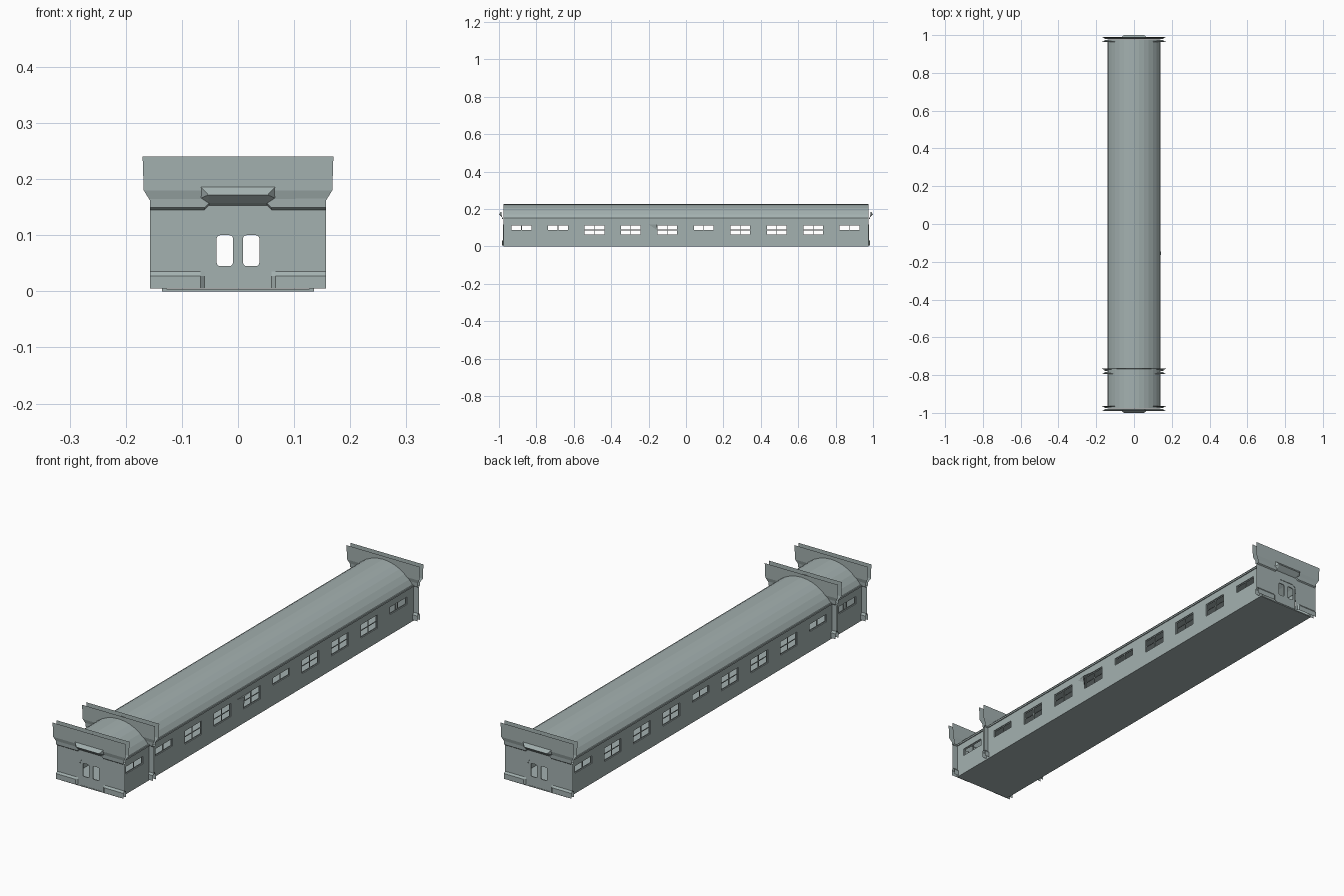
import bpy, bmesh, math
from mathutils import Vector
from mathutils.geometry import tessellate_polygon

if "Cube" in bpy.data.objects:
    bpy.data.objects.remove(bpy.data.objects["Cube"])

mat = bpy.data.materials.new("pale_grey_green")
mat.diffuse_color = (0.37, 0.44, 0.435, 1)
mat.use_nodes = True
mat.node_tree.nodes["Principled BSDF"].inputs["Base Color"].default_value = mat.diffuse_color

HALF_W, EAVE, RIDGE, HALF_L = 0.135, 0.15, 0.226, 0.977


def finish(name, bm, facing=None):
    """Turn a bmesh into an object, optionally facing its sheet one way."""
    bm.normal_update()
    if facing is None:
        bmesh.ops.recalc_face_normals(bm, faces=bm.faces)
    else:
        wrong = [f for f in bm.faces if f.normal.dot(Vector(facing)) < 0]
        bmesh.ops.reverse_faces(bm, faces=wrong)
    me = bpy.data.meshes.new(name)
    bm.to_mesh(me)
    bm.free()
    me.materials.append(mat)
    ob = bpy.data.objects.new(name, me)
    bpy.context.collection.objects.link(ob)
    return ob


def rect(u0, u1, v0, v1, r_low=0, r_top=0):
    """Rectangle loop with optional rounded corners."""
    pts = []
    for u, v, r, su, sv, a in ((u1, v0, r_low, -1, 1, -90), (u1, v1, r_top, -1, -1, 0),
                               (u0, v1, r_top, 1, -1, 90), (u0, v0, r_low, 1, 1, 180)):
        for k in range(5 if r else 1):
            t = math.radians(a + 22.5 * k)
            pts.append((u + su * r + r * math.cos(t), v + sv * r + r * math.sin(t)) if r else (u, v))
    return pts


def filled(loops, place):
    """Fill a flat outline with holes."""
    bm = bmesh.new()
    verts = [bm.verts.new(place(u, v)) for lp in loops for u, v in lp]
    for tri in tessellate_polygon([[Vector((u, v, 0)) for u, v in lp] for lp in loops]):
        bm.faces.new([verts[i] for i in tri])
    return bm


def plate(name, loops, place, facing, thick):
    ob = finish(name, filled(loops, place), facing)
    m = ob.modifiers.new("thickness", 'SOLIDIFY')
    m.thickness, m.offset = thick, -1
    return ob


# Roof arc, running left to right
R = (HALF_W ** 2 + (RIDGE - EAVE) ** 2) / (2 * (RIDGE - EAVE))
A = math.asin(HALF_W / R)
arc = [(R * math.sin(A * (k / 6 - 1)), RIDGE - R + R * math.cos(A * (k / 6 - 1))) for k in range(13)]

# Vaulted roof
bm = bmesh.new()
rows = [[bm.verts.new((x, y, z)) for x, z in arc] for y in (-HALF_L, HALF_L)]
for i in range(len(arc) - 1):
    bm.faces.new((rows[0][i], rows[0][i + 1], rows[1][i + 1], rows[1][i]))
finish("vaulted_roof", bm, (0, 0, 1))

# Floor
plate("floor", [rect(-HALF_W, HALF_W, -HALF_L, HALF_L)], lambda u, v: (u, v, 0), (0, 0, -1), 0.004)

# Side walls with window openings, sashes and eave strips
windows = [(-0.88 + 0.195 * i, 0.085 if i in (0, 1, 5, 9) else 0.06) for i in range(10)]
for s, side in ((-1, "left"), (1, "right")):
    holes = [rect(c - 0.056, c + 0.056, b, 0.116) for c, b in windows]
    plate(side + "_wall", [rect(-HALF_L, HALF_L, 0, EAVE)] + holes,
          lambda u, v: (s * HALF_W, u, v), (s, 0, 0), 0.008)
    for c, b in windows:
        panes = []
        for u0, u1 in ((c - 0.053, c - 0.002), (c + 0.002, c + 0.053)):
            if b > 0.07:
                panes.append(rect(u0, u1, b + 0.003, 0.113))
            else:
                panes += [rect(u0, u1, b + 0.003, 0.0865), rect(u0, u1, 0.0895, 0.113)]
        plate(side + "_window_sash", [rect(c - 0.056, c + 0.056, b, 0.116)] + panes,
              lambda u, v: (s * (HALF_W - 0.004), u, v), (s, 0, 0), 0.003)
    plate(side + "_eave_strip", [rect(-HALF_L, HALF_L, 0.146, 0.153)],
          lambda u, v: (s * (HALF_W + 0.004), u, v), (s, 0, 0), 0.005)

# Relief of the gate sheets: plinth, ledge and flared parapet (height, outward offset)
RELIEF = [(0.0, 0.006), (0.027, 0.006), (0.035, 0), (0.145, 0), (0.149, 0.005),
          (0.165, 0.006), (0.18, 0.010), (0.25, 0.011)]


def offset(z):
    for (z0, d0), (z1, d1) in zip(RELIEF, RELIEF[1:]):
        if z <= z1:
            return d0 + (d1 - d0) * (z - z0) / (z1 - z0)
    return RELIEF[-1][1]


RIGHT = [(0.157, 0.005), (0.157, 0.162), (0.168, 0.18), (0.17, 0.24)]
OUTER = RIGHT + [(-x, z) for x, z in reversed(RIGHT)]


def gate_sheet(name, inner, y, d, doorway=False):
    """Thin sheet inside the gate outline, shaped in depth by the relief."""
    bm = filled([OUTER + inner], lambda u, v: (u, y, v))
    cuts = [((0, 0, z), (0, 0, 1)) for z, _ in RELIEF[1:-1]]
    if doorway:
        cuts += [((x, 0, 0), (1, 0, 0)) for x in (-0.067, -0.06, -0.052, 0.052, 0.06, 0.067)]
    for co, no in cuts:
        bmesh.ops.bisect_plane(bm, geom=bm.verts[:] + bm.edges[:] + bm.faces[:],
                               plane_co=co, plane_no=no, dist=1e-5)
    for v in bm.verts:
        x, z = abs(v.co.x), v.co.z
        depth = offset(z)
        if doorway and z < 0.04 and x < 0.0665:      # plinth stops beside the door
            depth = 0
        if doorway and 0.144 < z < 0.150 and x < 0.0599:   # ledge steps up over the door
            v.co.z += 0.008 * min(1, (0.06 - x) / 0.008)
        v.co.y += d * depth
    finish(name, bm, (0, d, 0))


around_body = [(-HALF_W, 0.005)] + arc + [(HALF_W, 0.005)]
door = rect(-0.05, 0.05, 0.005, 0.117, 0, 0.02)
door_notch = [p for p in door if p != (0.05, 0.005) and p != (-0.05, 0.005)]
door_notch = [(-0.05, 0.005)] + door_notch[::-1] + [(0.05, 0.005)]

for d, end in ((-1, "front"), (1, "back")):
    # End facade with doorway, and the sheet behind it
    gate_sheet(end + "_facade", door_notch, d * 0.979, d, True)
    gate_sheet(end + "_facade_rear_sheet", around_body, d * 0.975, -d)
    # Double door with two round-cornered window openings
    panes = [rect(min(a, b), max(a, b), 0.045, 0.1, 0.006, 0.006)
             for a, b in ((0.009, 0.038), (-0.009, -0.038))]
    plate(end + "_double_door", [door] + panes, lambda u, v: (u, d * 0.9775, v), (0, d, 0), 0.004)
    # Wedge hood over the door
    bm = bmesh.new()
    tl, tr, ml, mr, bl, br = [bm.verts.new(p) for p in (
        (-0.067, d * 0.988, 0.187), (0.067, d * 0.988, 0.187),
        (-0.053, d * 1.0, 0.172), (0.053, d * 1.0, 0.172),
        (-0.052, d * 0.984, 0.157), (0.052, d * 0.984, 0.157))]
    sl, sr = [bm.verts.new((x, d * 0.985, 0.166)) for x in (-0.066, 0.066)]
    for f in ((tl, tr, mr, ml), (ml, mr, br, bl), (tl, ml, sl), (ml, bl, sl), (tr, sr, mr), (mr, sr, br)):
        bm.faces.new(f)
    finish(end + "_door_hood", bm, (0, d, 0))

# Intermediate gate wrapped round the body near the front
for d in (-1, 1):
    gate_sheet("middle_gate_sheet", around_body, -0.78 + d * 0.003, d)
